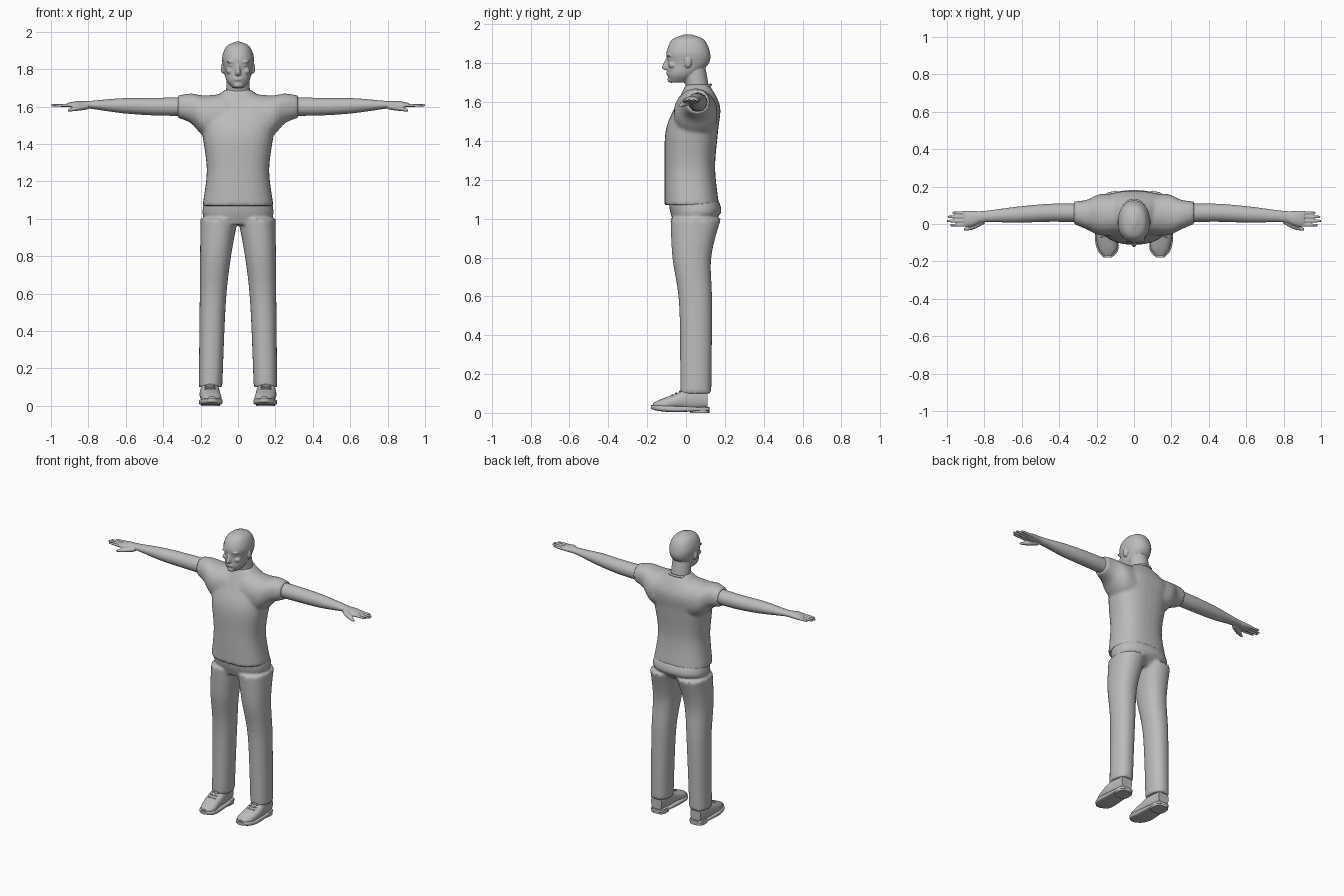
import bpy
import bmesh
from math import cos, sin, pi, copysign, radians
from mathutils import Vector, Matrix

default_cube = bpy.data.objects.get("Cube")
if default_cube:
    bpy.data.objects.remove(default_cube, do_unlink=True)

grey = bpy.data.materials.new("plain grey")
grey.use_nodes = True
colour = (0.5, 0.5, 0.5, 1)
grey.diffuse_color = colour
grey.node_tree.nodes["Principled BSDF"].inputs["Base Color"].default_value = colour


def spline(before, start, end, after, t):
    """Smooth blend from start to end, guided by the neighbouring values."""
    leave, arrive = (end - before) / 2, (after - start) / 2
    jump = end - start
    bend = 3 * jump - 2 * leave - arrive
    twist = leave + arrive - 2 * jump
    return start + t * (leave + t * (bend + t * twist))


def smooth_rings(rings, steps):
    """Insert in-between rings along a smooth path."""
    result = []
    last = len(rings) - 1
    for i in range(last):
        before, after = rings[max(i - 1, 0)], rings[min(i + 2, last)]
        for step in range(steps):
            result.append([spline(*values, step / steps)
                           for values in zip(before, rings[i], rings[i + 1], after)])
    return result + [rings[last]]


def loft(bm, axis, rings, side=1, square=1, sides=32, steps=6):
    """Skin of rounded rings: (position, centre and radius, centre and radius)."""
    along = "xyz".index(axis)
    across, over = [k for k in range(3) if k != along]
    loops = []
    for position, centre_a, radius_a, centre_b, radius_b in smooth_rings(rings, steps):
        loop = []
        for k in range(sides):
            angle = 2 * pi * k / sides
            ca, sa = cos(angle), sin(angle)
            point = Vector()
            point[along] = position
            point[across] = centre_a + radius_a * copysign(abs(ca) ** square, ca)
            point[over] = centre_b + radius_b * copysign(abs(sa) ** square, sa)
            point.x *= side
            loop.append(bm.verts.new(point))
        loops.append(loop)
    for low, high in zip(loops, loops[1:]):
        for k in range(sides):
            bm.faces.new((low[k - 1], low[k], high[k], high[k - 1]))
    bm.faces.new(loops[0])
    bm.faces.new(loops[-1])


def blob(bm, centre, radii):
    """Ellipsoid."""
    matrix = Matrix.Translation(centre) @ Matrix.Diagonal((*radii, 1))
    bmesh.ops.create_uvsphere(bm, u_segments=20, v_segments=12, radius=1, matrix=matrix)


def finish(name, bm, voxel=0):
    """Make the object; a voxel size fuses its pieces into one skin."""
    bmesh.ops.recalc_face_normals(bm, faces=bm.faces)
    mesh = bpy.data.meshes.new(name)
    bm.to_mesh(mesh)
    bm.free()
    mesh.materials.append(grey)
    obj = bpy.data.objects.new(name, mesh)
    bpy.context.collection.objects.link(obj)
    bpy.ops.object.select_all(action="DESELECT")
    obj.select_set(True)
    bpy.context.view_layer.objects.active = obj
    if voxel:
        mesh.shade_smooth()
        remesh = obj.modifiers.new("fuse", "REMESH")
        remesh.mode = "VOXEL"
        remesh.voxel_size = voxel
        remesh.use_smooth_shade = True
        soften = obj.modifiers.new("soften", "SMOOTH")
        soften.iterations = 3
    else:
        bpy.ops.object.shade_smooth_by_angle(angle=radians(50))


# Head with neck, nose, lips, chin, brows, eyes, cheeks and ears
skull = [(1.7, 0, .03, -.04, .04), (1.74, 0, .062, -.02, .075), (1.8, 0, .075, .01, .105),
         (1.86, 0, .083, .01, .11), (1.92, 0, .06, .01, .08), (1.945, 0, .01, .01, .02)]
bm = bmesh.new()
loft(bm, "z", skull, square=.9)
loft(bm, "z", [(1.58, 0, .07, .06, .06), (1.66, 0, .065, .06, .06), (1.78, 0, .06, .04, .06)])
loft(bm, "z", [(1.83, 0, .01, -.08, .02), (1.78, 0, .016, -.09, .035),
               (1.765, 0, .01, -.09, .02)])
for height in (1.744, 1.753):
    blob(bm, (0, -.09, height), (.026, .012, .005))
blob(bm, (0, -.076, 1.715), (.026, .02, .016))
for side in (1, -1):
    blob(bm, (side * .034, -.087, 1.84), (.028, .012, .007))
    blob(bm, (side * .032, -.084, 1.822), (.014, .009, .007))
    blob(bm, (side * .045, -.07, 1.79), (.02, .02, .015))
    blob(bm, (side * .08, .01, 1.805), (.012, .018, .03))
finish("head", bm, voxel=.005)

# Close-cropped hair: the skull skin above a sloping hairline
bm = bmesh.new()
loft(bm, "z", skull, square=.9, sides=48, steps=8)
bare = []
for face in bm.faces:
    centre = face.calc_center_median()
    hairline = max(1.75, 1.78 - 1.5 * centre.y)
    if centre.z < hairline:
        bare.append(face)
bmesh.ops.delete(bm, geom=bare, context="FACES")
middle = Vector((0, 0, 1.82))
for vert in bm.verts:
    vert.co = middle.lerp(vert.co, 1.02)
finish("hair", bm)

# Shirt: torso fused with both short sleeves
bm = bmesh.new()
loft(bm, "z", [(1.07, 0, .19, .03, .14), (1.26, 0, .167, .02, .13), (1.45, 0, .19, .03, .135),
               (1.58, 0, .2, .06, .115), (1.69, 0, .07, .06, .06)], square=.82)
for side in (1, -1):
    loft(bm, "x", [(.06, .05, .11, 1.53, .14), (.18, .05, .11, 1.55, .11),
                   (.25, .05, .08, 1.59, .08), (.32, .06, .06, 1.6, .06)],
         side, square=.9)
finish("shirt", bm, voxel=.01)

# Shirt collar
bpy.ops.mesh.primitive_torus_add(major_radius=.07, minor_radius=.007, major_segments=40,
                                 location=(0, .06, 1.67), rotation=(radians(16), 0, 0))
collar = bpy.context.object
collar.name = "collar"
collar.data.materials.append(grey)
collar.data.shade_smooth()

# Trousers: pelvis fused with both legs
bm = bmesh.new()
loft(bm, "z", [(.97, 0, .16, .03, .09), (1.03, 0, .19, .05, .13), (1.09, 0, .18, .04, .13)],
     square=.85)
for side in (1, -1):
    loft(bm, "z", [(.1, .147, .063, .05, .08), (.55, .135, .07, .05, .085),
                   (.8, .12, .083, .03, .1), (1, .1, .1, .05, .13)], side, square=.9)
finish("trousers", bm, voxel=.01)

for side, label in ((1, "left"), (-1, "right")):
    # Bare arm from inside the sleeve to the knuckles
    bm = bmesh.new()
    loft(bm, "x", [(.26, .06, .05, 1.6, .05), (.45, .06, .048, 1.6, .047),
                   (.62, .05, .043, 1.605, .04), (.8, .04, .03, 1.61, .02),
                   (.86, .03, .04, 1.61, .02), (.91, .03, .04, 1.61, .01)], side)
    # Four fingers, the longest in the middle, and the thumb
    height, thick = 1.607, .01
    for k in range(4):
        y = .06 - .022 * k
        tip = 1 - (k - 1.7) ** 2 / 100
        loft(bm, "x", [(.87, y, thick, height, thick),
                       (tip - thick, y, thick * .7, height, thick * .7),
                       (tip, y, thick / 3, height, thick / 3)], side, sides=12)
    loft(bm, "x", [(.8, .02, .02, 1.6, .015), (.86, -.01, .02, 1.59, .013),
                   (.91, -.03, .007, 1.58, .007)], side, sides=12)
    finish(label + "_arm", bm, voxel=.004)

    # Shoe upper
    bm = bmesh.new()
    loft(bm, "y", [(-.17, .14, .02, .04, .01), (-.13, .14, .05, .04, .03),
                   (-.05, .15, .055, .06, .04), (.02, .15, .05, .07, .06),
                   (.11, .15, .04, .07, .05)], side, square=.85)
    finish(label + "_shoe", bm)

    # Sole with raised toe, and heel block
    bm = bmesh.new()
    loft(bm, "y", [(-.18, .14, .02, .03, .01), (-.14, .14, .055, .025, .015),
                   (-.06, .147, .062, .02, .016), (.1, .147, .047, .02, .01),
                   (.12, .147, .02, .02, .01)], side, square=.5)
    loft(bm, "z", [(0, .147, .05, .07, .05), (.03, .147, .05, .07, .05)], side, square=.7)
    finish(label + "_sole", bm)

    # Laces across the instep
    bm = bmesh.new()
    for k in range(3):
        blob(bm, (side * .15, -.07 + .02 * k, .09 + .01 * k), (.03, .006, .006))
    finish(label + "_laces", bm)
